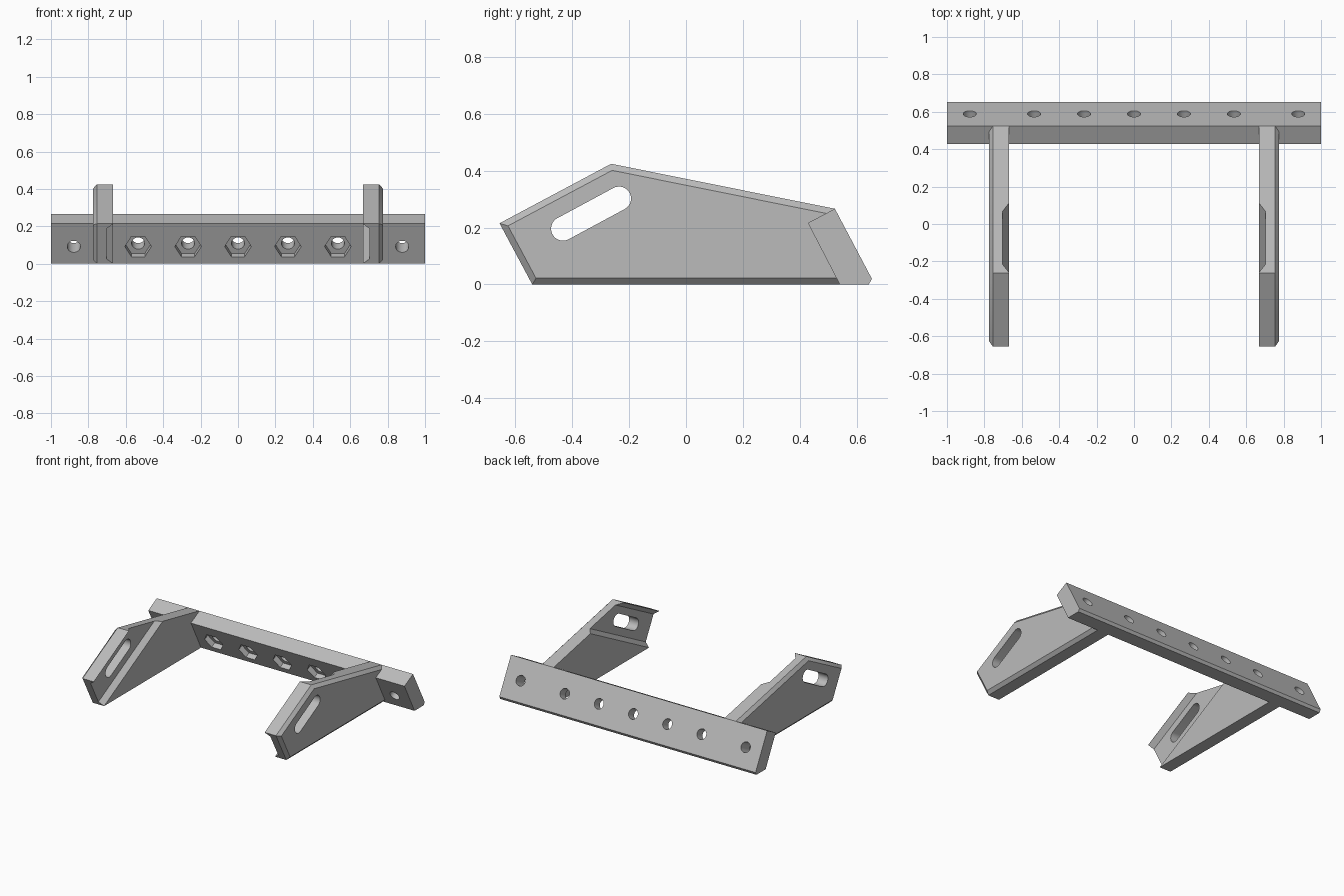
import bpy, bmesh, math
from mathutils import Vector, Matrix

cube = bpy.data.objects.get("Cube")
if cube:
    bpy.data.objects.remove(cube, do_unlink=True)

grey = bpy.data.materials.new("plain grey")
grey.use_nodes = True
grey.diffuse_color = (0.5, 0.5, 0.5, 1)
grey.node_tree.nodes["Principled BSDF"].inputs["Base Color"].default_value = (0.5, 0.5, 0.5, 1)


def loft(name, rings):
    """Closed solid through matching rings of points."""
    bm = bmesh.new()
    loops = [[bm.verts.new(p) for p in ring] for ring in rings]
    count = len(loops[0])
    for a, b in zip(loops, loops[1:]):
        for i in range(count):
            j = (i + 1) % count
            bm.faces.new((a[i], a[j], b[j], b[i]))
    bm.faces.new(loops[0])
    bm.faces.new(loops[-1])
    bmesh.ops.recalc_face_normals(bm, faces=bm.faces)
    mesh = bpy.data.meshes.new(name)
    bm.to_mesh(mesh)
    bm.free()
    mesh.materials.append(grey)
    obj = bpy.data.objects.new(name, mesh)
    bpy.context.collection.objects.link(obj)
    return obj


def at_x(x, points):
    return [(x, p[0], p[1]) for p in points]


def select(obj):
    bpy.ops.object.select_all(action='DESELECT')
    obj.select_set(True)
    bpy.context.view_layer.objects.active = obj


def cut(obj, cutters):
    select(obj)
    for cutter in cutters:
        cutter.hide_render = True
        mod = obj.modifiers.new("cut", 'BOOLEAN')
        mod.operation = 'DIFFERENCE'
        mod.solver = 'EXACT'
        mod.object = cutter
        bpy.ops.object.modifier_apply(modifier=mod.name)
        bpy.data.objects.remove(cutter, do_unlink=True)


def finish(obj):
    select(obj)
    bpy.ops.object.shade_smooth_by_angle(angle=math.radians(28))


def inset(points, distances):
    """Move each edge of a counterclockwise outline inward by its distance."""
    normals = []
    for i, p in enumerate(points):
        e = (points[(i + 1) % len(points)] - p).normalized()
        normals.append(Vector((-e.y, e.x)))
    return [p + Matrix((normals[i - 1], normals[i])).inverted()
            @ Vector((distances[i - 1], distances[i])) for i, p in enumerate(points)]


# Cross bar: tilted profile run along x
bar_profile = [(0.54, 0), (0.642, 0), (0.653, 0.02), (0.523, 0.266), (0.428, 0.216)]
cross_bar = loft("cross_bar", [at_x(-1, bar_profile), at_x(1, bar_profile)])

# Bolt holes and hexagonal nut pockets, square to the tilted bar
axis = Vector((0, -0.889, -0.458))
up = Vector((0, -0.458, 0.889))
front_centre = Vector((0, 0.493, 0.092))


def bore(x, radius, sides, near, far):
    rings = []
    for depth in (near, far):
        c = front_centre + Vector((x, 0, 0)) - axis * depth
        rings.append([c + radius * (Vector((math.cos(t), 0, 0)) + up * math.sin(t))
                      for t in (math.tau * i / sides for i in range(sides))])
    return loft("bore", rings)


nut_places = [i * 0.267 for i in range(-2, 3)]
cutters = [bore(x, 0.035, 32, -0.1, 0.25) for x in nut_places + [-0.878, 0.878]]
cutters += [bore(x, 0.071, 6, -0.1, 0.038) for x in nut_places]
cut(cross_bar, cutters)
finish(cross_bar)

# Side plate: outline with a chamfered outer rim
outline = [Vector(p) for p in ((-0.54, 0), (0.545, 0), (0.523, 0.266),
                               (-0.263, 0.424), (-0.655, 0.215))]
rim = inset(outline, [0.022, 0, 0.022, 0.022, 0.022])
left_plate = loft("left_side_plate", [at_x(0.667, outline), at_x(0.755, outline), at_x(0.776, rim)])

# Slanted channel on the inner face, parallel to the sloping front edge
apex = outline[3]
along = (apex - outline[4]).normalized()
across = Vector((along.y, -along.x))


def band(x, start, end):
    return at_x(x, [apex + along * a + across * b
                    for a, b in ((-1, start), (1, start), (1, end), (-1, end))])


channel = loft("channel", [band(0.632, -0.027, 0.273), band(0.702, 0.03, 0.215)])

# Rounded slot through the channel
slot_profile = []
for centre, turn in ((Vector((-0.235, 0.302)), -90), (Vector((-0.432, 0.196)), 90)):
    for i in range(17):
        t = math.radians(turn + i * 180 / 16)
        slot_profile.append(centre + 0.042 * (along * math.cos(t) - across * math.sin(t)))
slot = loft("slot", [at_x(0.6, slot_profile), at_x(0.85, slot_profile)])
cut(left_plate, [channel, slot])

# Mirrored plate on the other side
right_plate = left_plate.copy()
right_plate.data = left_plate.data.copy()
right_plate.name = "right_side_plate"
bpy.context.collection.objects.link(right_plate)
right_plate.data.transform(Matrix.Scale(-1, 4, (1, 0, 0)))
right_plate.data.flip_normals()
finish(left_plate)
finish(right_plate)
